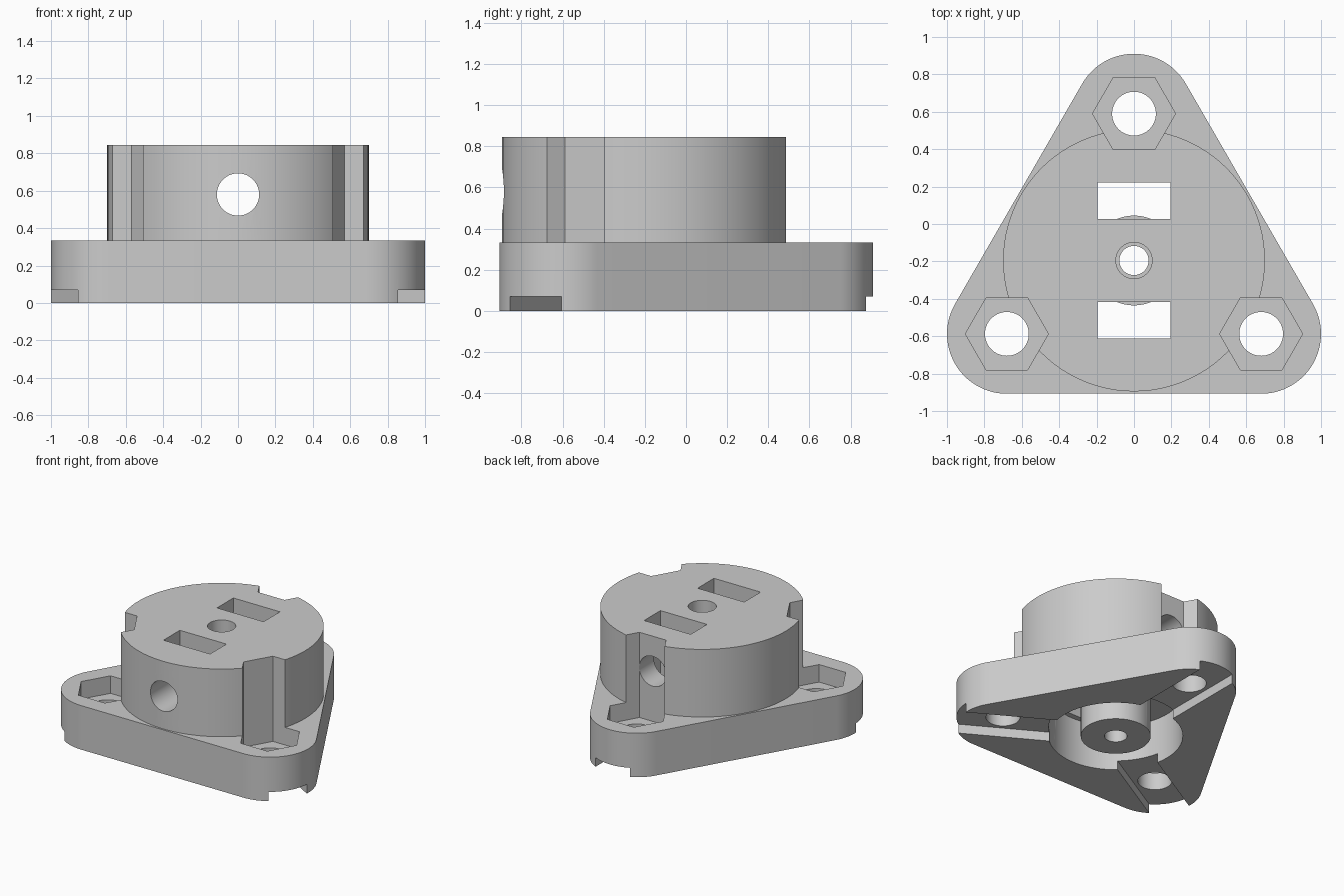
import bpy, bmesh, math
from mathutils import Vector

default = bpy.data.objects.get("Cube")
if default:
    bpy.data.objects.remove(default, do_unlink=True)

CENTER = Vector((0, -0.195))
BOLT_RADIUS, CORNER_RADIUS = 0.785, 0.32
BASE_TOP, DRUM_TOP, CAVITY_TOP = 0.333, 0.845, 0.345
ANGLES = [math.radians(a) for a in (90, 210, 330)]

grey = bpy.data.materials.new("plain grey")
grey.use_nodes = True
colour = (0.6, 0.6, 0.6, 1)
grey.diffuse_color = colour
grey.node_tree.nodes["Principled BSDF"].inputs["Base Color"].default_value = colour


def polar(origin, radius, angle):
    return origin + radius * Vector((math.cos(angle), math.sin(angle)))


def circle(origin, radius, sides=96):
    return [polar(origin, radius, math.tau * i / sides) for i in range(sides)]


def prism(name, outline, low, high):
    """Extrude a flat outline between two heights."""
    bm = bmesh.new()
    face = bm.faces.new([bm.verts.new((p.x, p.y, low)) for p in outline])
    side = bmesh.ops.extrude_face_region(bm, geom=[face])
    moved = [v for v in side["geom"] if isinstance(v, bmesh.types.BMVert)]
    bmesh.ops.translate(bm, verts=moved, vec=(0, 0, high - low))
    bmesh.ops.recalc_face_normals(bm, faces=bm.faces)
    mesh = bpy.data.meshes.new(name)
    bm.to_mesh(mesh)
    bm.free()
    mesh.materials.append(grey)
    obj = bpy.data.objects.new(name, mesh)
    bpy.context.collection.objects.link(obj)
    return obj


def combine(target, tool, operation="DIFFERENCE"):
    """Apply a boolean and discard the tool."""
    mod = target.modifiers.new(tool.name, "BOOLEAN")
    mod.object, mod.operation, mod.solver = tool, operation, "EXACT"
    bpy.context.view_layer.objects.active = target
    bpy.ops.object.modifier_apply(modifier=mod.name)
    bpy.data.objects.remove(tool, do_unlink=True)


# Rounded triangular base
STEPS = 32
outline = []
for a in ANGLES:
    bolt = polar(CENTER, BOLT_RADIUS, a)
    for i in range(STEPS + 1):
        turn = a + math.radians(120) * (i / STEPS - 0.5)
        outline.append(polar(bolt, CORNER_RADIUS, turn))
body = prism("flanged_hub", outline, 0, BASE_TOP)

# Drum on top, hollow below, with a central boss
combine(body, prism("drum", circle(CENTER, 0.70), 0.1, DRUM_TOP), "UNION")
combine(body, prism("cavity", circle(CENTER, 0.46), -0.1, CAVITY_TOP))
combine(body, prism("boss", circle(CENTER, 0.24), 0, CAVITY_TOP + 0.03), "UNION")

# Corner bolt holes, hexagonal nut pockets and radial grooves underneath
for a in ANGLES:
    bolt = polar(CENTER, BOLT_RADIUS, a)
    combine(body, prism("nut_pocket", circle(bolt, 0.222, 6), 0.2, 1))
    combine(body, prism("bolt_hole", circle(bolt, 0.117, 64), -0.1, 1))
    across = Vector((-math.sin(a), math.cos(a))) * 0.145
    inner, outer = polar(CENTER, 0.3, a), polar(CENTER, 1.3, a)
    groove = [inner - across, outer - across, outer + across, inner + across]
    combine(body, prism("groove", groove, -0.1, 0.07))

# Two rectangular slots either side of the shaft
for offset in (-0.32, 0.32):
    mid = CENTER + Vector((0, offset))
    corners = [mid + Vector((sx * 0.195, sy * 0.098))
               for sx, sy in ((-1, -1), (1, -1), (1, 1), (-1, 1))]
    combine(body, prism("slot", corners, 0.2, 1))

# Stepped shaft bore
combine(body, prism("shaft_hole", circle(CENTER, 0.078, 64), -0.1, 1))
combine(body, prism("shaft_counterbore", circle(CENTER, 0.097, 64), CAVITY_TOP, 1))

# Cross hole running front to back
cross = prism("cross_hole", circle(Vector((0, 0)), 0.113, 64), -1.2, 1.2)
cross.rotation_euler.x = math.radians(90)
cross.location.z = 0.58
bpy.context.view_layer.update()
combine(body, cross)

bpy.ops.object.select_all(action="DESELECT")
body.select_set(True)
bpy.context.view_layer.objects.active = body
bpy.ops.object.shade_smooth_by_angle(angle=math.radians(25))
